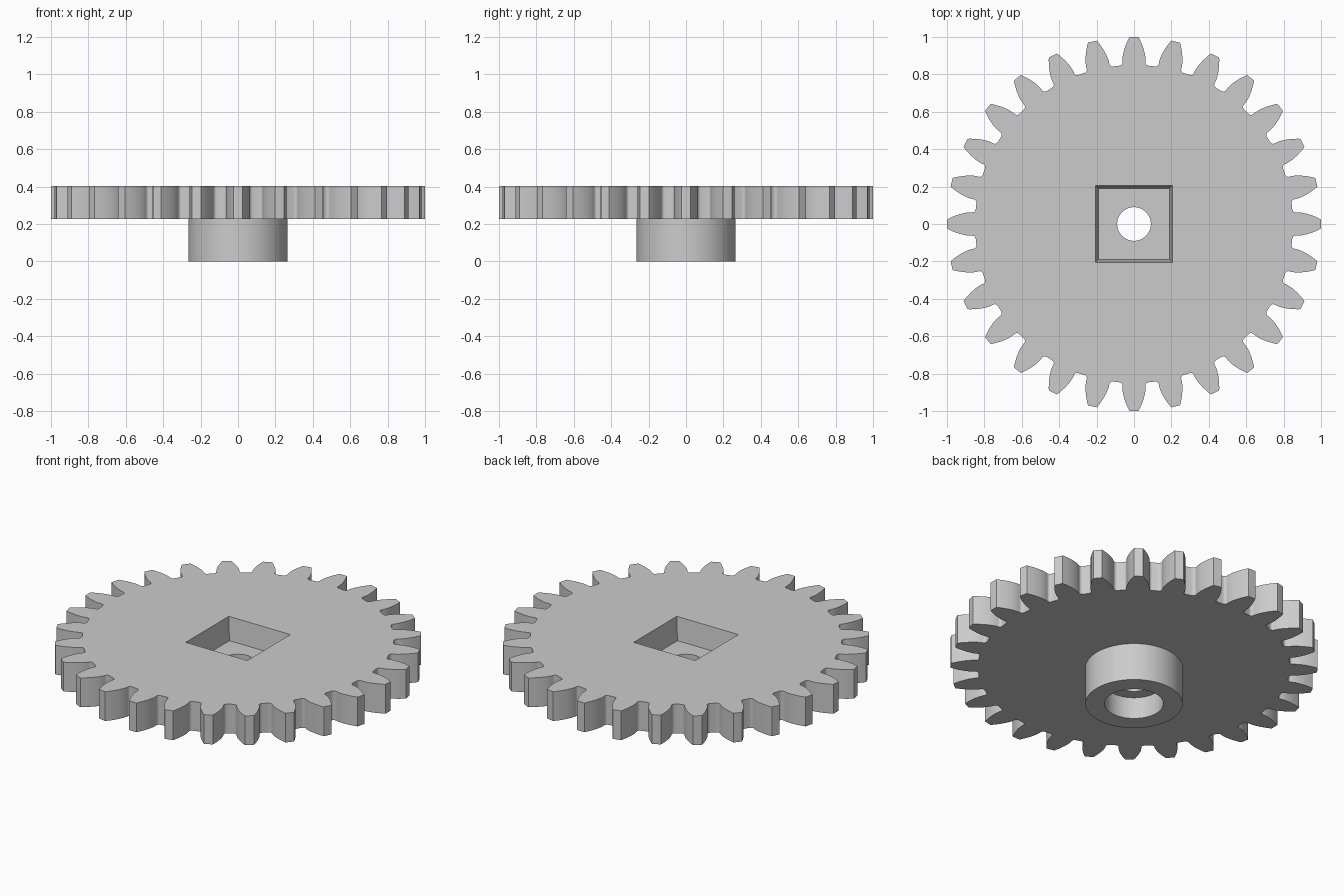
import bpy
import bmesh
from math import pi, sin, cos, tan, acos, sqrt, radians

cube = bpy.data.objects.get("Cube")
if cube:
    bpy.data.objects.remove(cube, do_unlink=True)

# Main dimensions
TEETH = 28
TIP_R = 1.0
MODULE = 2 * TIP_R / (TEETH + 2)
PITCH_R = MODULE * TEETH / 2
ROOT_R = PITCH_R - 1.25 * MODULE
PRESSURE = radians(20)
BASE_R = PITCH_R * cos(PRESSURE)
FILLET = 0.018
TOP, UNDERSIDE = 0.402, 0.226
POCKET_FLOOR, BORE_TOP = 0.265, 0.13

grey = bpy.data.materials.new("plain grey")
grey.use_nodes = True
grey.diffuse_color = (0.6, 0.6, 0.6, 1)
grey.node_tree.nodes["Principled BSDF"].inputs["Base Color"].default_value = (0.6, 0.6, 0.6, 1)


def prism(name, bottom, top, z0, z1):
    """Solid between two outlines with equal point counts."""
    bm = bmesh.new()
    low = [bm.verts.new((x, y, z0)) for x, y in bottom]
    high = [bm.verts.new((x, y, z1)) for x, y in top]
    bm.faces.new(low[::-1])
    bm.faces.new(high)
    for i in range(len(low)):
        j = (i + 1) % len(low)
        bm.faces.new((low[i], low[j], high[j], high[i]))
    mesh = bpy.data.meshes.new(name)
    bm.to_mesh(mesh)
    bm.free()
    mesh.materials.append(grey)
    obj = bpy.data.objects.new(name, mesh)
    bpy.context.collection.objects.link(obj)
    return obj


def ring(radius, count):
    return [(radius * cos(2 * pi * i / count), radius * sin(2 * pi * i / count))
            for i in range(count)]


def cylinder(name, radius, z0, z1, count=96):
    outline = ring(radius, count)
    return prism(name, outline, outline, z0, z1)


def involute(r):
    a = acos(min(1, BASE_R / r))
    return tan(a) - a


def half_tooth():
    """Polar points (radius, angle from tooth centre) from root to tip."""
    base_half = pi / (2 * TEETH) + tan(PRESSURE) - PRESSURE
    points = []
    for i in range(6):
        t = pi / 2 * (1 - i / 5)
        r = ROOT_R + FILLET * (1 - sin(t))
        points.append((r, base_half + FILLET * (1 - cos(t)) / r))
    for i in range(9):
        r = BASE_R + (TIP_R - BASE_R) * i / 8
        points.append((r, base_half - involute(r)))
    return points


def gear_outline():
    half = half_tooth()
    tooth = [(r, -a) for r, a in half] + [(TIP_R, 0)] + half[::-1]
    outline = []
    for k in range(TEETH):
        centre = 2 * pi * k / TEETH
        outline += [(r * cos(centre + a), r * sin(centre + a)) for r, a in tooth]
        # middle of the gap
        gap = centre + pi / TEETH
        outline.append((ROOT_R * cos(gap), ROOT_R * sin(gap)))
    return outline


def square(half):
    return [(-half, -half), (half, -half), (half, half), (-half, half)]


def combine(target, tool, operation):
    mod = target.modifiers.new(operation.lower(), 'BOOLEAN')
    mod.operation = operation
    mod.solver = 'EXACT'
    mod.object = tool
    bpy.context.view_layer.objects.active = target
    bpy.ops.object.modifier_apply(modifier=mod.name)
    bpy.data.objects.remove(tool, do_unlink=True)


# Toothed wheel with the round hub below
outline = gear_outline()
gear = prism("gear_wheel", outline, outline, UNDERSIDE, TOP)
combine(gear, cylinder("hub", 0.265, 0, UNDERSIDE + 0.02), 'UNION')

# Tapered square pocket, carried a little past the top face
low_half, high_half = 0.19, 0.205
slope = (high_half - low_half) / (TOP - POCKET_FLOOR)
over = 0.05
combine(gear, prism("pocket_cutter", square(low_half), square(high_half + slope * over),
                    POCKET_FLOOR, TOP + over), 'DIFFERENCE')

# Wide bore in the hub and narrow through hole
combine(gear, cylinder("bore_cutter", 0.16, -0.1, BORE_TOP), 'DIFFERENCE')
combine(gear, cylinder("hole_cutter", 0.09, BORE_TOP - 0.05, POCKET_FLOOR + 0.05, 64), 'DIFFERENCE')

# Smooth round walls, sharp rims
bpy.ops.object.select_all(action='DESELECT')
gear.select_set(True)
bpy.context.view_layer.objects.active = gear
bpy.ops.object.shade_smooth_by_angle(angle=radians(30))
